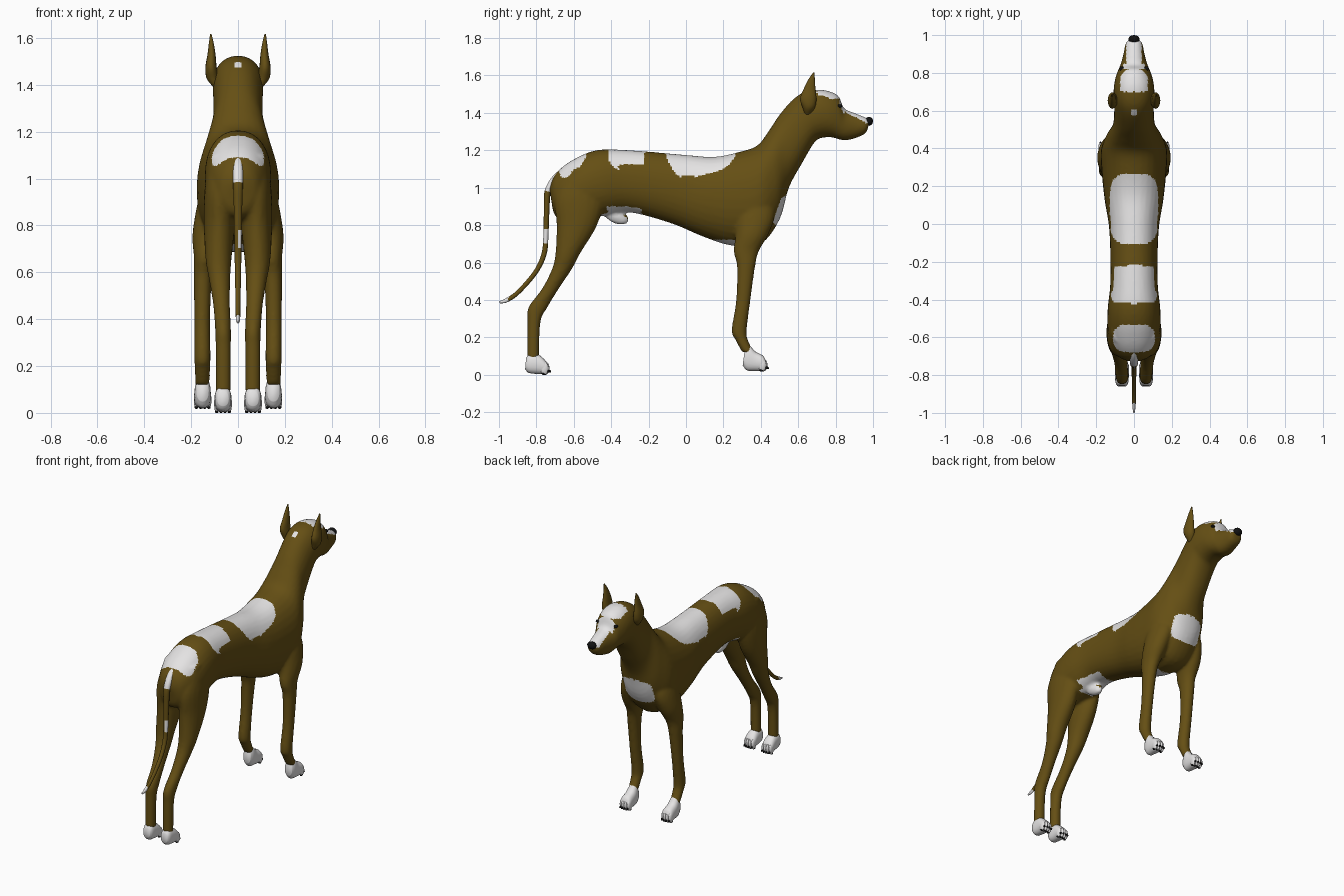
import bpy, bmesh, math
from mathutils import Vector, Matrix


def material(name, rgb):
    m = bpy.data.materials.new(name)
    m.diffuse_color = (*rgb, 1)
    return m


BROWN = material("brown coat", (0.13, 0.078, 0.007))
WHITE = material("white coat", (0.78, 0.77, 0.77))
BLACK = material("black", (0.006, 0.006, 0.006))


def spline(rows, t):
    """Catmull-Rom value at t along a list of number rows."""
    i = min(int(t), len(rows) - 2)
    f = t - i
    a, b, c, d = (rows[max(0, min(len(rows) - 1, k))] for k in (i - 1, i, i + 1, i + 2))
    return [0.5 * (2 * q + (r - p) * f + (2 * p - 5 * q + 4 * r - s) * f * f
                   + (3 * q - p - 3 * r + s) * f ** 3) for p, q, r, s in zip(a, b, c, d)]


def loft(bm, rows, side=1, power=1.0, seg=20, sub=5):
    """Rows: centre x, edge A (y, z), edge B (y, z), half width in x."""
    rings = []
    for k in range((len(rows) - 1) * sub + 1):
        x, ay, az, by, bz, w = spline(rows, k / sub)
        c, d = Vector((x * side, (ay + by) / 2, (az + bz) / 2)), Vector((0, (ay - by) / 2, (az - bz) / 2))
        ring = []
        for j in range(seg):
            a = 2 * math.pi * j / seg
            co, si = math.cos(a), math.sin(a)
            co = math.copysign(abs(co) ** power, co)
            si = math.copysign(abs(si) ** power, si)
            ring.append(bm.verts.new(c + d * co + Vector((w * si, 0, 0))))
        rings.append(ring)
    for r, q in zip(rings, rings[1:]):
        for j in range(seg):
            bm.faces.new((r[j], r[(j + 1) % seg], q[(j + 1) % seg], q[j]))
    bm.faces.new(rings[0])
    bm.faces.new(rings[-1])


def ball(bm, loc, radii, tilt=0.0):
    mat = Matrix.Translation(loc) @ Matrix.Rotation(tilt, 4, 'X') @ Matrix.Diagonal((*radii, 1))
    bmesh.ops.create_uvsphere(bm, u_segments=16, v_segments=10, radius=1, matrix=mat)


def finish(name, bm, *mats):
    bmesh.ops.recalc_face_normals(bm, faces=bm.faces)
    me = bpy.data.meshes.new(name)
    bm.to_mesh(me)
    bm.free()
    ob = bpy.data.objects.new(name, me)
    bpy.context.collection.objects.link(ob)
    for m in mats:
        me.materials.append(m)
    for p in me.polygons:
        p.use_smooth = True
    return ob


# Torso, neck and head (top edge, bottom edge, half width)
trunk = [(-.73, 1.0, -.72, .93, .03), (-.70, 1.07, -.69, .84, .09), (-.62, 1.14, -.56, .82, .135),
         (-.48, 1.2, -.44, .85, .14), (-.3, 1.2, -.3, .868, .125), (0, 1.175, -.08, .81, .13),
         (.15, 1.165, .1, .735, .155), (.28, 1.19, .25, .69, .17), (.38, 1.225, .40, .70, .175),
         (.44, 1.30, .5, .83, .145), (.50, 1.39, .55, 1.0, .112), (.57, 1.47, .62, 1.13, .105),
         (.63, 1.51, .685, 1.24, .107), (.70, 1.524, .72, 1.265, .108), (.76, 1.517, .775, 1.27, .10),
         (.815, 1.49, .82, 1.258, .083), (.845, 1.425, .85, 1.253, .07), (.90, 1.40, .90, 1.263, .056),
         (.96, 1.375, .955, 1.287, .044), (.982, 1.36, .972, 1.315, .027)]
coat = bmesh.new()
loft(coat, [(0, *r) for r in trunk], power=.92, seg=32)

# Legs (x, z, rear y, front y, half width)
hind = [(.07, 1.1, -.63, -.5, .05), (.078, .95, -.70, -.44, .065), (.08, .8, -.692, -.475, .066),
        (.083, .65, -.698, -.565, .055), (.078, .565, -.717, -.61, .045), (.07, .46, -.77, -.68, .036),
        (.064, .36, -.843, -.74, .034), (.063, .28, -.848, -.778, .033), (.063, .08, -.85, -.785, .032)]
fore = [(.08, 1.12, .32, .42, .045), (.098, .95, .28, .46, .062), (.115, .85, .27, .475, .067),
        (.133, .75, .265, .44, .062), (.143, .66, .255, .39, .045), (.15, .58, .272, .37, .039),
        (.153, .4, .268, .345, .034), (.152, .24, .244, .325, .035), (.152, .19, .262, .33, .033),
        (.152, .12, .30, .362, .031)]
for s in (1, -1):
    for leg in (hind, fore):
        loft(coat, [(x, f, z, r, z, w) for x, z, r, f, w in leg], side=s)
ball(coat, (0, -.375, .85), (.032, .075, .04), -.45)

body = finish("body", coat)
# Fuse the overlapping volumes into one smooth skin
rm = body.modifiers.new("fuse", 'REMESH')
rm.mode, rm.voxel_size = 'VOXEL', .01
sm = body.modifiers.new("soften", 'SMOOTH')
sm.factor, sm.iterations = .5, 4
skin = bpy.data.meshes.new_from_object(body.evaluated_get(bpy.context.evaluated_depsgraph_get()))
body.modifiers.clear()
body.data = skin
skin.materials.clear()
skin.materials.append(BROWN)
skin.materials.append(WHITE)


def patch(v, cx, cy, rx, ry, n=4):
    return abs((v[0] - cx) / rx) ** n + abs((v[1] - cy) / ry) ** n < 1


def is_white(c, n):
    x, y, z = c
    if patch((x, y), 0, .08, .128, .185) and z > 1.06:                        # saddle
        return True
    if patch((x, y), 0, -.32, .122, .1, 6) and z > (1.08 if y < -.36 else 1.125):  # loin band
        return True
    if patch((x, y), 0, -.605, .11, .075, 3) and z > 1.05:                    # rump
        return True
    if patch((x, z), 0, .88, .105, .08) and y > .44 and n.y > .2:             # chest
        return True
    if .1 < y < .27 and z < .722 and abs(x) < .09 and n.z < -.2:              # brisket
        return True
    if -.45 < y < -.24 and z < .9 - .15 * max(0, y + .32) and abs(x) < .125 and n.z < .2 and z > .76:
        return abs(x) < .05 or y > -.42                                       # groin
    if abs(x) < .014 and abs(y - .59) < .014 and z > 1.4:                     # nape spot
        return True
    if y > .7:                                                                # face blaze
        if y < .82:
            return z > 1.475 and abs(x) < .073
        return abs(x) < (.058 if y < .85 else .04) and z > (1.40 if y < .86 else 1.345) and n.z > .1
    return False


for p in skin.polygons:
    p.use_smooth = True
    p.material_index = int(is_white(p.center, p.normal))

# Tail: outer edge, inner edge, half width
tail = [(-.64, 1.12, -.63, 1.07, .02), (-.71, 1.065, -.685, 1.035, .022), (-.755, .985, -.722, .975, .021),
        (-.76, .88, -.73, .88, .018), (-.762, .76, -.735, .76, .016), (-.772, .65, -.745, .645, .014),
        (-.815, .555, -.795, .54, .012), (-.905, .45, -.89, .432, .01), (-.965, .408, -.955, .388, .009),
        (-1.0, .392, -.995, .382, .004)]
bm = bmesh.new()
loft(bm, [(0, *r) for r in tail], seg=12, sub=6)
ob = finish("tail", bm, BROWN, WHITE)
for p in ob.data.polygons:
    x, y, z = p.center
    p.material_index = int(z > .98 or y < -.95 or (.70 < z < .78 and x > .003))

# Paws with toes and claws
hind_paw = [(-.855, .09, -.86, .03, .024), (-.835, .113, -.84, .01, .034), (-.79, .108, -.79, .004, .037),
            (-.755, .08, -.755, .004, .037), (-.742, .06, -.742, .015, .03)]
fore_paw = [(.315, .14, .303, .05, .026), (.337, .158, .325, .024, .033), (.37, .125, .365, .02, .036),
            (.41, .103, .41, .02, .037), (.425, .08, .425, .03, .03)]
for s, side in ((1, "right"), (-1, "left")):
    for name, rows, x, tip, low in (("hind", hind_paw, .064, -.748, 0), ("front", fore_paw, .151, .417, .018)):
        bm, claws = bmesh.new(), bmesh.new()
        loft(bm, [(x, *r) for r in rows], side=s, power=.85)
        for k in (-1.5, -.5, .5, 1.5):
            tx, ty = s * x + k * .0175, tip - .006 * abs(k)
            ball(bm, (tx, ty, low + .034), (.0115, .022, .034))
            ball(claws, (tx, ty + .019, low + .02), (.005, .012, .007), -.4)
            ball(claws, (tx, ty - .004, low + .006), (.008, .011, .007))
        finish(f"{name}_paw_{side}", bm, WHITE)
        finish(f"{name}_claws_{side}", claws, BLACK)

    # Ear: front edge, rear edge, half width
    ear = [(.09, .665, 1.39, .635, 1.39, .015), (.108, .69, 1.43, .625, 1.425, .026),
           (.115, .697, 1.475, .61, 1.475, .024), (.113, .692, 1.53, .63, 1.53, .017),
           (.114, .689, 1.58, .655, 1.58, .01), (.116, .686, 1.616, .68, 1.616, .003)]
    bm = bmesh.new()
    loft(bm, ear, side=s, seg=16)
    finish(f"ear_{side}", bm, BROWN)

    # Eye
    bm = bmesh.new()
    ball(bm, (s * .066, .822, 1.437), (.012, .013, .009))
    finish(f"eye_{side}", bm, BLACK)

# Nose
bm = bmesh.new()
ball(bm, (0, .978, 1.355), (.03, .022, .024), -.2)
finish("nose", bm, BLACK)
